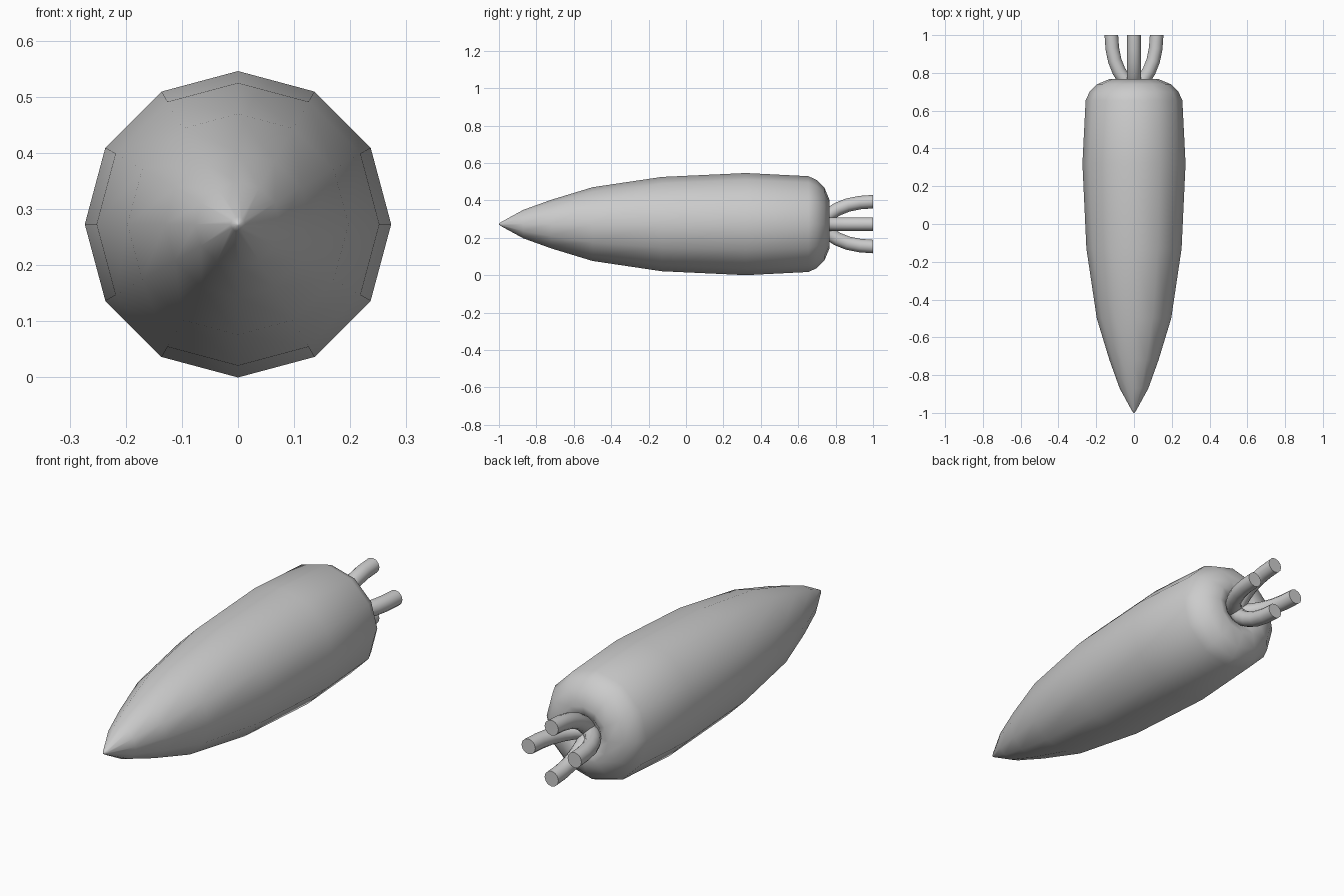
import bpy, bmesh, math
from mathutils import Vector

if "Cube" in bpy.data.objects:
    bpy.data.objects.remove(bpy.data.objects["Cube"])

CZ = 0.273  # height of the long axis


def finish(bm, name, angle):
    bmesh.ops.recalc_face_normals(bm, faces=bm.faces)
    me = bpy.data.meshes.new(name)
    bm.to_mesh(me)
    bm.free()
    ob = bpy.data.objects.new(name, me)
    bpy.context.collection.objects.link(ob)
    bpy.ops.object.select_all(action='DESELECT')
    ob.select_set(True)
    bpy.context.view_layer.objects.active = ob
    bpy.ops.object.shade_smooth_by_angle(angle=math.radians(angle))
    return ob


def skin(name, rings, angle):
    """Bridge rings of points and close both ends."""
    bm = bmesh.new()
    loops = [[bm.verts.new(p) for p in ring] for ring in rings]
    n = len(loops[0])
    for a, b in zip(loops, loops[1:]):
        for i in range(n):
            j = (i + 1) % n
            bm.faces.new((a[i], a[j], b[j], b[i]))
    bm.faces.new(loops[0])
    bm.faces.new(loops[-1])
    return finish(bm, name, angle)


def circle(centre, u, v, r, n):
    return [centre + r * (math.cos(t) * u + math.sin(t) * v)
            for t in (2 * math.pi * i / n for i in range(n))]


X, Y, Z = Vector((1, 0, 0)), Vector((0, 1, 0)), Vector((0, 0, 1))

# Tapered root with a rounded shoulder and a small dimple: (y, radius)
profile = [(-1.0, 0.003), (-0.985, 0.013), (-0.87, 0.076), (-0.72, 0.13),
           (-0.5, 0.197), (-0.13, 0.252), (0.32, 0.273), (0.655, 0.256),
           (0.70, 0.235), (0.74, 0.195), (0.767, 0.13), (0.755, 0.09),
           (0.72, 0.05)]
skin("root", [circle(Vector((0, y, CZ)), X, Z, r, 12) for y, r in profile], 60)

# Four cut leaf stalks curving outward: (offset from axis, y)
path = [(0.02, 0.735), (0.052, 0.765), (0.08, 0.81), (0.102, 0.865),
        (0.115, 0.93), (0.12, 1.0)]
for k in range(4):
    a = k * math.pi / 2
    out = math.cos(a) * X + math.sin(a) * Z
    side = out.cross(Y)
    pts = [out * d + Y * y + Z * CZ for d, y in path]
    rings = []
    for i, p in enumerate(pts):
        t = (pts[min(i + 1, len(pts) - 1)] - pts[max(i - 1, 0)]).normalized()
        if i == len(pts) - 1:
            t = Y
        rings.append(circle(p, side, side.cross(t), 0.036, 12))
    skin(f"stalk_{k + 1}", rings, 40)
